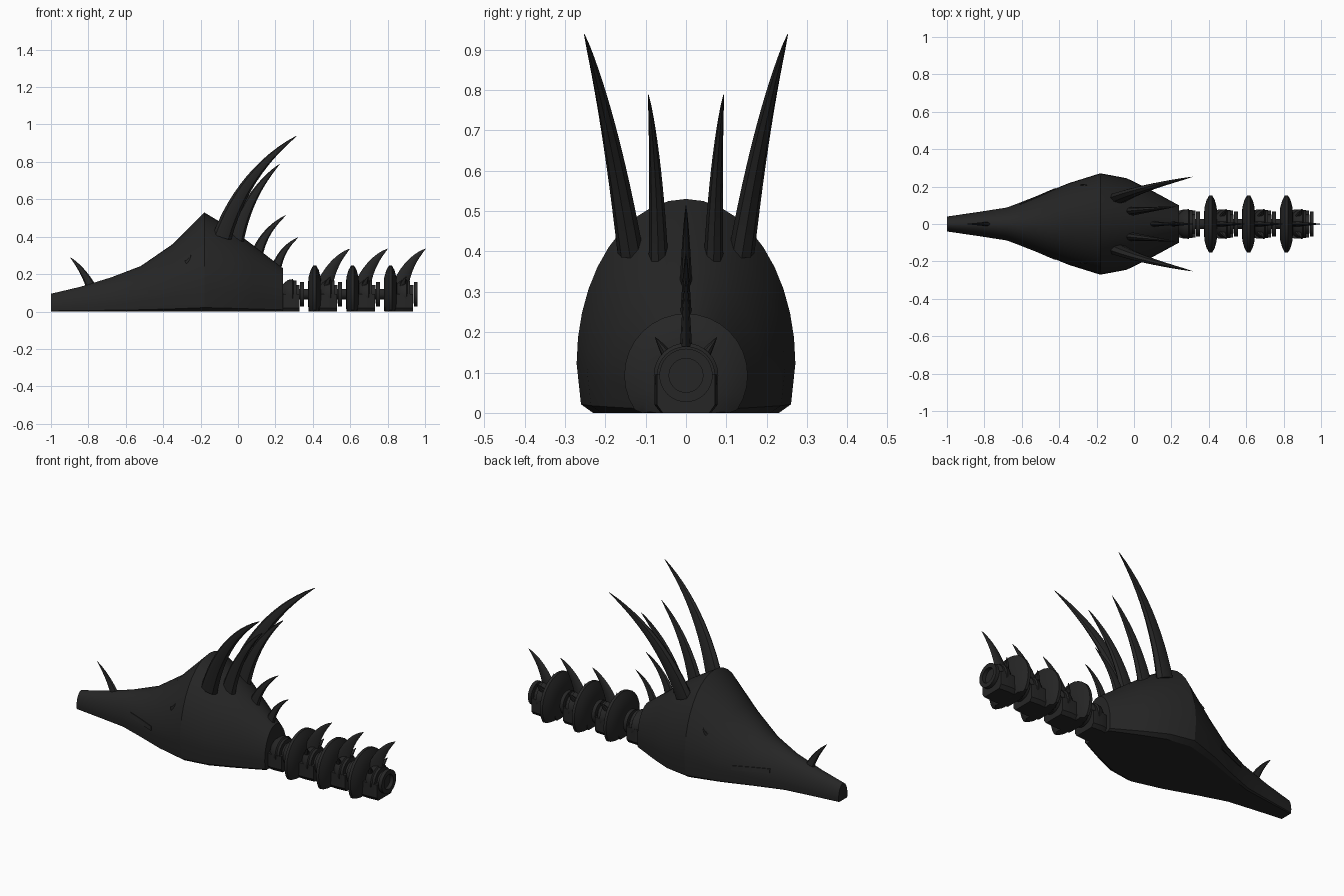
import bpy, bmesh, math
from mathutils import Vector

if "Cube" in bpy.data.objects:
    bpy.data.objects.remove(bpy.data.objects["Cube"])

mat = bpy.data.materials.new("charcoal")
mat.diffuse_color = (0.019, 0.019, 0.019, 1)
mat.use_nodes = True
mat.node_tree.nodes["Principled BSDF"].inputs["Base Color"].default_value = mat.diffuse_color


def finish(name, bm, angle=35):
    bmesh.ops.recalc_face_normals(bm, faces=bm.faces)
    mesh = bpy.data.meshes.new(name)
    bm.to_mesh(mesh)
    bm.free()
    mesh.materials.append(mat)
    ob = bpy.data.objects.new(name, mesh)
    bpy.context.collection.objects.link(ob)
    bpy.ops.object.select_all(action='DESELECT')
    ob.select_set(True)
    bpy.context.view_layer.objects.active = ob
    bpy.ops.object.shade_smooth_by_angle(angle=math.radians(angle))
    return ob


def loft(name, rings, closed=False, angle=35):
    """Skin a row of equal rings; cap the ends, or join them when closed."""
    bm = bmesh.new()
    vs = [[bm.verts.new(p) for p in r] for r in rings]
    pairs = list(zip(vs, vs[1:]))
    if closed:
        pairs.append((vs[-1], vs[0]))
    else:
        bm.faces.new(vs[0])
        bm.faces.new(vs[-1])
    for a, b in pairs:
        for i in range(len(a)):
            j = (i + 1) % len(a)
            bm.faces.new((a[i], a[j], b[j], b[i]))
    return finish(name, bm, angle)


def spike(name, base, mid, tip, rx, ry, steps=9, sides=8):
    """Curved horn; mid is the control point of the bend."""
    a, m, b = Vector(base), Vector(mid), Vector(tip)
    rings = []
    for i in range(steps + 1):
        t = i / steps
        p = a * (1 - t) ** 2 + m * 2 * t * (1 - t) + b * t * t
        d = ((m - a) * (1 - t) + (b - m) * t).normalized()
        n = d.cross(Vector((0, 1, 0))).normalized()
        w = d.cross(n)
        k = (1 - t) ** 0.8 + 0.03
        rings.append([p + n * rx * k * math.cos(u) + w * ry * k * math.sin(u)
                      for u in (2 * math.pi * s / sides for s in range(sides))])
    return loft(name, rings)


def lathe(name, x, profile, closed=False, cz=0.093, sides=32):
    """Turn (offset, radius) pairs about the tail axis, flattened at the ground."""
    rings = []
    for dx, r in profile:
        rings.append([(x + dx, r * math.sin(u), max(0.0, cz + r * math.cos(u)))
                      for u in (2 * math.pi * s / sides for s in range(sides))])
    return loft(name, rings, closed)


# Skull: x, half width, height
STATIONS = [(-1, .04, .095), (-.84, .063, .133), (-.68, .088, .182), (-.52, .148, .243),
            (-.35, .218, .36), (-.18, .271, .53), (-.04, .245, .445),
            (.08, .187, .355), (.24, .10, .232)]


def section(x, w, h):
    zc = h * 0.23
    pts = [(x, w * math.cos(u), zc + (h - zc) * math.sin(u))
           for u in (math.pi * s / 20 for s in range(21))]
    low = [(-.96, .04), (-.85, 0), (.85, 0), (.96, .04)]
    return pts + [(x, w * k, h * z) for k, z in low]


def skull_side(x, z):
    """Half width of the skull at a given length and height."""
    for (x0, w0, h0), (x1, w1, h1) in zip(STATIONS, STATIONS[1:]):
        if x0 <= x <= x1:
            t = (x - x0) / (x1 - x0)
            w, h = w0 + (w1 - w0) * t, h0 + (h1 - h0) * t
            k = max(0, (z - h * .23) / (h * .77))
            return w * math.sqrt(max(0, 1 - k * k))


loft("skull", [section(*s) for s in STATIONS], angle=25)

# Paired crown horns, eyes and mouth ridges
for s, side in ((1, "left"), (-1, "right")):
    spike("large_horn_" + side, (-.085, s * .138, .40), (.03, s * .19, .745),
          (.312, s * .252, .938), .05, .031, 12)
    spike("medium_horn_" + side, (-.015, s * .068, .37), (.05, s * .073, .63),
          (.222, s * .093, .788), .043, .024, 12)
    eye = [(-.28, .262), (-.262, .275), (-.252, .302)]
    spike("eye_" + side, *[(x, s * skull_side(x, z), z) for x, z in eye], .012, .006)
    rings = []
    for i in range(9):
        x = -.61 + .19 * i / 8
        rings.append([(x, s * (skull_side(x, z) + d), z)
                      for z, d in ((.09, -.01), (.09, .004), (.114, .004), (.114, -.01))])
    loft("mouth_ridge_" + side, rings)

# Centre horns and nose horn
spike("upper_centre_horn", (.10, 0, .30), (.135, 0, .43), (.256, 0, .515), .032, .016)
spike("lower_centre_horn", (.205, 0, .235), (.235, 0, .34), (.322, 0, .396), .026, .014)
spike("nose_horn", (-.785, 0, .13), (-.825, 0, .22), (-.897, 0, .29), .026, .012)

# Tail: a hub behind the skull, then three finned vertebrae
lathe("tail_axle", 0, [(.22, .028), (.91, .028)], sides=16)
DISC = [(-.035, .06), (-.033, .09), (-.022, .128), (-.008, .153), (.008, .153),
        (.022, .128), (.032, .09), (.034, .06)]
HUB = [(.028, .045), (.04, .06), (.06, .076), (.085, .08), (.09, .072), (.105, .072)]
RING = [(.125, .066), (.146, .066), (.146, .042), (.125, .042)]

for i in range(4):
    x = .2075 + .2025 * i
    lathe("vertebra_hub_%d" % i, x, HUB)
    lathe("joint_ring_%d" % i, x, RING, closed=True)
    lathe("joint_collar_%d" % i, x, [(.105, .05), (.122, .05)], sides=16)
    # chin block under each vertebra
    x0 = x - .033 if i else x + .028
    loft("vertebra_chin_%d" % i,
         [[(p, w, .095), (p, w, .02), (p, w * .8, 0), (p, -w * .8, 0), (p, -w, .02), (p, -w, .095)]
          for p, w in ((x0, .07), (x + .06, .078), (x + .12, .072))])
    if i == 0:
        continue
    lathe("vertebra_disc_%d" % i, x, DISC)
    spike("tail_fin_%d" % i, (x + .05, 0, .13), (x + .09, 0, .265), (x + .187, 0, .335), .043, .016)
    for s, side in ((1, "left"), (-1, "right")):
        spike("tail_barb_%d_%s" % (i, side), (x + .065, s * .045, .14),
              (x + .07, s * .06, .165), (x + .085, s * .077, .188), .018, .014, 4)
